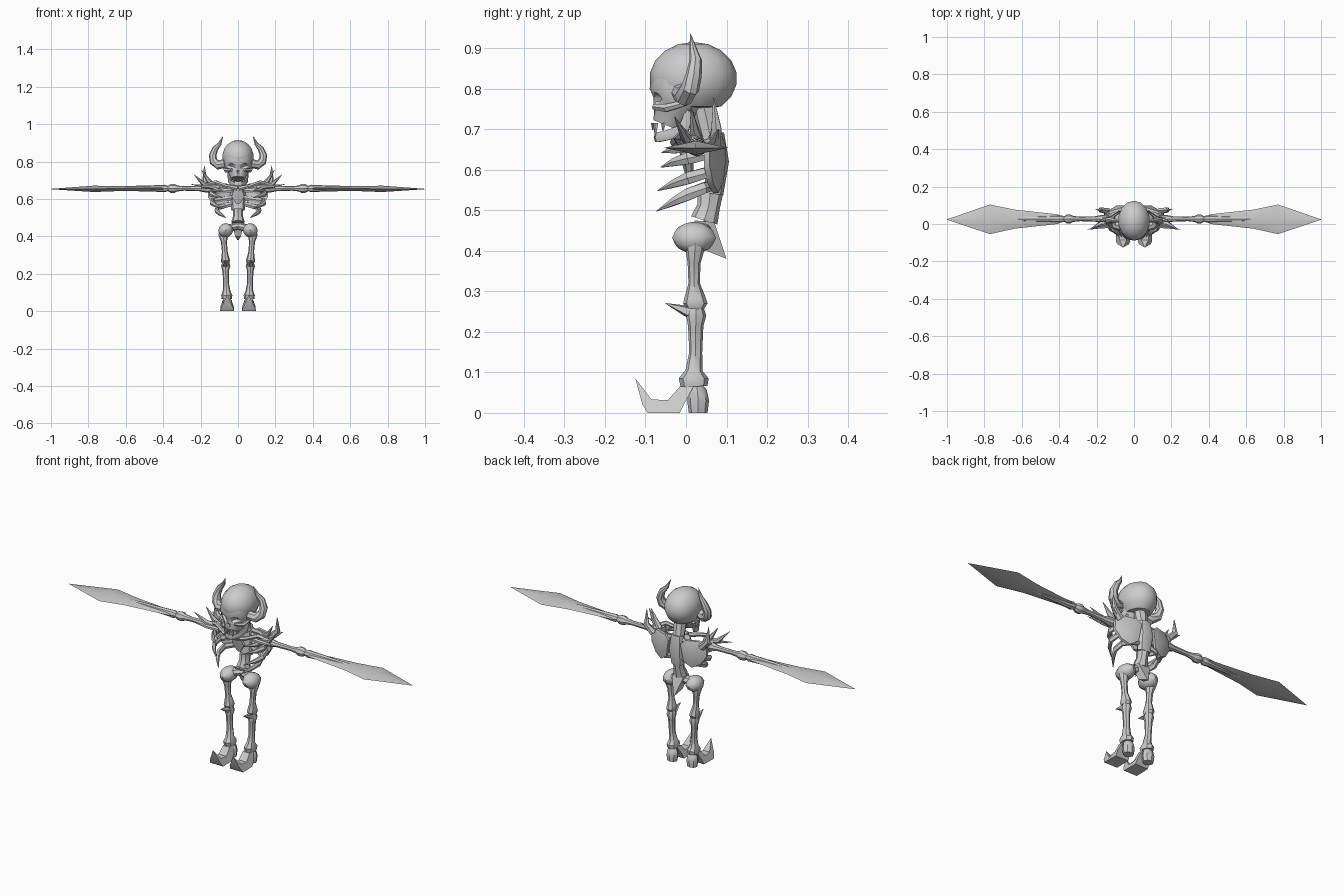
import bpy, bmesh, math
from mathutils import Vector, Matrix

bone_mat = bpy.data.materials.new("bone_grey")
bone_mat.diffuse_color = (0.6, 0.6, 0.6, 1)
X, Y, Z = Vector((1, 0, 0)), Vector((0, 1, 0)), Vector((0, 0, 1))


def finish(name, bm, mirror=False):
    bmesh.ops.recalc_face_normals(bm, faces=bm.faces[:])
    me = bpy.data.meshes.new(name)
    bm.to_mesh(me)
    bm.free()
    me.materials.append(bone_mat)
    ob = bpy.data.objects.new(name, me)
    bpy.context.collection.objects.link(ob)
    if mirror:
        ob.modifiers.new("mirror", "MIRROR").use_clip = False
    return ob


def tube(name, pts, ref=Z, sides=8, mirror=True):
    """Loft elliptical rings along points (x, y, z, width[, height])."""
    bm = bmesh.new()
    P = [Vector(p[:3]) for p in pts]
    rings = []
    for i, p in enumerate(pts):
        t = (P[min(i + 1, len(P) - 1)] - P[max(i - 1, 0)]).normalized()
        s = t.cross(ref).normalized()
        u = s.cross(t)
        a, b = p[3], p[-1]
        rings.append([bm.verts.new(P[i] + s * a * math.cos(k * math.tau / sides)
                                   + u * b * math.sin(k * math.tau / sides)) for k in range(sides)])
    for r, q in zip(rings, rings[1:]):
        for k in range(sides):
            bm.faces.new((r[k], r[(k + 1) % sides], q[(k + 1) % sides], q[k]))
    bm.faces.new(rings[0])
    bm.faces.new(rings[-1])
    return finish(name, bm, mirror)


def balls(name, specs, seg=12, floor=None, mirror=False):
    """Ellipsoids (centre, scale, tilt about y)."""
    bm = bmesh.new()
    for c, s, tilt in specs:
        m = Matrix.Translation(c) @ Matrix.Rotation(tilt, 4, 'Y') @ Matrix.Diagonal((*s, 1))
        bmesh.ops.create_uvsphere(bm, u_segments=seg, v_segments=seg * 2 // 3, radius=1, matrix=m)
    if floor is not None:
        for v in bm.verts:
            v.co.z = max(v.co.z, floor)
    return finish(name, bm, mirror)


def profile(name, yz, x, half, mirror=False):
    """Side outline (y, z, width factor) extruded around x."""
    bm = bmesh.new()
    A = [bm.verts.new((x - half * w, y, z)) for y, z, w in yz]
    B = [bm.verts.new((x + half * w, y, z)) for y, z, w in yz]
    bm.faces.new(A)
    bm.faces.new(B)
    for i in range(len(A)):
        j = (i + 1) % len(A)
        bm.faces.new((A[i], A[j], B[j], B[i]))
    return finish(name, bm, mirror)


# skull: cranium and face with cut eye and nose holes
cranium = balls("cranium", [((0, 0.018, 0.825), (0.086, 0.108, 0.09), 0)], 14, floor=0.752)
face = tube("face", [(0, -0.018, 0.82, 0.068, 0.075), (0, -0.02, 0.795, 0.07, 0.076),
                     (0, -0.022, 0.765, 0.06, 0.07), (0, -0.034, 0.735, 0.05, 0.05),
                     (0, -0.045, 0.708, 0.038, 0.038)], X, 12, False)
holes = balls("hole_cutter", [((0.035, -0.085, 0.775), (0.024, 0.032, 0.015), 0.35 * -1),
                              ((-0.035, -0.085, 0.775), (0.024, 0.032, 0.015), 0.35),
                              ((0, -0.092, 0.742), (0.010, 0.022, 0.014), 0)], 9)
holes.hide_render = True
holes.hide_viewport = False
holes.display_type = 'WIRE'
for ob in (cranium, face):
    mod = ob.modifiers.new("holes", "BOOLEAN")
    mod.operation, mod.object, mod.solver = 'DIFFERENCE', holes, 'EXACT'

# jaw, cheek bones and teeth
tube("jaw", [(0.05, 0.01, 0.745, 0.008, 0.012), (0.046, -0.005, 0.70, 0.008, 0.016),
             (0.036, -0.045, 0.685, 0.008, 0.014), (0.018, -0.07, 0.68, 0.008, 0.014),
             (0, -0.072, 0.68, 0.008, 0.014)], sides=6)
tube("cheek_bone", [(0.035, -0.078, 0.755, 0.008), (0.065, -0.05, 0.752, 0.011),
                    (0.072, 0.0, 0.765, 0.008)], sides=6)
for i, (x, y, drop) in enumerate([(0.008, -0.08, 0.018), (0.022, -0.074, 0.035), (0.034, -0.055, 0.02)]):
    tube(f"tooth_{i}", [(x, y, 0.715, 0.007), (x, y - 0.002, 0.715 - drop, 0.001)], X, 5)

# horns
tube("horn", [(0.07, -0.012, 0.79, 0.024), (0.105, -0.004, 0.782, 0.025), (0.13, 0.010, 0.80, 0.023),
              (0.136, 0.019, 0.832, 0.02), (0.122, 0.024, 0.868, 0.016), (0.098, 0.018, 0.895, 0.010),
              (0.08, 0.011, 0.935, 0.001)], Y, 8)

# spine
tube("neck", [(0, 0.04, 0.77, 0.026, 0.03), (0, 0.05, 0.73, 0.03, 0.032),
              (0, 0.058, 0.69, 0.026, 0.03), (0, 0.065, 0.67, 0.028, 0.034)], X, 8, False)
tube("upper_spine", [(0, 0.072, 0.69, 0.022, 0.035), (0, 0.078, 0.62, 0.028, 0.042),
                     (0, 0.068, 0.54, 0.024, 0.036)], X, 8, False)
tube("lower_spine", [(0, 0.06, 0.545, 0.032, 0.026), (0, 0.056, 0.51, 0.028, 0.026),
                     (0, 0.045, 0.475, 0.034, 0.036)], X, 8, False)
tube("breast_bone", [(0, -0.01, 0.66, 0.01, 0.02), (0, 0.005, 0.615, 0.014, 0.04),
                     (0, 0.01, 0.575, 0.008, 0.012)], X, 6, False)

# ribs
for i, (z, tip, w, ty) in enumerate([(0.67, 0.642, 0.135, -0.06), (0.65, 0.606, 0.145, -0.062),
                                     (0.61, 0.548, 0.14, -0.07), (0.58, 0.498, 0.115, -0.072)]):
    d = tip - z
    tube(f"rib_{i}", [(0.015, 0.07, z, 0.01, 0.014), (0.6 * w, 0.075, z + 0.2 * d, 0.01, 0.014),
                      (0.95 * w, 0.045, z + 0.3 * d, 0.011, 0.015), (w, 0.005, z + 0.5 * d, 0.011, 0.017),
                      (0.85 * w, -0.03, z + 0.72 * d, 0.009, 0.011), (0.55 * w, ty, tip, 0.001)], sides=6)

# shoulder blades: rounded plates facing back and outward
bm = bmesh.new()
outer = [(0.035, 0.66), (0.06, 0.682), (0.12, 0.685), (0.158, 0.66), (0.16, 0.61),
         (0.13, 0.565), (0.09, 0.543), (0.05, 0.57)]
front, back = [], []
for x, z in outer:
    y = 0.098 - (x - 0.035) * 0.32
    front.append(bm.verts.new((x, y - 0.014, z)))
    back.append(bm.verts.new((x, y, z)))
cf, cb = bm.verts.new((0.1, 0.062, 0.62)), bm.verts.new((0.095, 0.098, 0.62))
for i in range(8):
    j = (i + 1) % 8
    bm.faces.new((front[i], front[j], back[j], back[i]))
    bm.faces.new((front[i], front[j], cf))
    bm.faces.new((back[i], back[j], cb))
finish("shoulder_blade", bm, True)

# collar bones and shoulder spikes
tube("collar_bone", [(0.005, -0.022, 0.655, 0.012), (0.06, -0.03, 0.668, 0.01),
                     (0.12, -0.005, 0.69, 0.011), (0.17, 0.025, 0.665, 0.016)], sides=6)
spikes = [((0.14, 0.07, 0.66), (0.178, 0.075, 0.70), (0.18, 0.068, 0.778), 0.018),
          ((0.12, 0.01, 0.665), (0.185, -0.002, 0.68), (0.235, -0.028, 0.73), 0.016),
          ((0.13, 0.03, 0.67), (0.16, 0.02, 0.70), (0.195, 0.012, 0.755), 0.015),
          ((0.10, -0.01, 0.665), (0.17, -0.015, 0.665), (0.25, -0.03, 0.678), 0.012),
          ((0.12, 0.05, 0.66), (0.165, 0.07, 0.675), (0.205, 0.08, 0.70), 0.014)]
for i, (a, b, c, r) in enumerate(spikes):
    tube(f"shoulder_spike_{i}", [(*a, r), (*b, r * 0.8), (*c, 0.001)], Y, 6)

# arms: bone, elbow and diamond blade
tube("arm_bone", [(x, 0.027, 0.656, r) for x, r in
                  [(0.12, 0.022), (0.17, 0.022), (0.21, 0.014), (0.29, 0.012), (0.325, 0.016),
                   (0.34, 0.024), (0.36, 0.023), (0.375, 0.014), (0.39, 0.02), (0.42, 0.018),
                   (0.6, 0.013), (0.78, 0.008)]])
tube("arm_blade", [(0.39, 0.026, 0.656, 0.016, 0.012), (0.41, 0.026, 0.656, 0.026, 0.012),
                   (0.64, 0.026, 0.655, 0.051, 0.013), (0.77, 0.025, 0.654, 0.079, 0.017),
                   (1.0, 0.024, 0.653, 0.001)], sides=4)

# pelvis
balls("hip", [((0.066, 0.02, 0.432), (0.042, 0.054, 0.038), 0.5)], 10, mirror=True)
tube("hip_bar", [(0, 0.045, 0.455, 0.024, 0.02), (0.045, 0.03, 0.445, 0.03, 0.02),
                 (0.075, 0.02, 0.43, 0.03, 0.02)], sides=8)
profile("tail_bone", [(0.02, 0.475, 1.1), (0.07, 0.47, 1.1), (0.1, 0.38, 0.1), (0.05, 0.4, 0.5)], 0, 0.03)

# legs: (x, y, z, depth, width)
tube("thigh", [(0.078, 0.022, 0.425, 0.02, 0.024), (0.078, 0.022, 0.405, 0.024, 0.026),
               (0.075, 0.02, 0.37, 0.016, 0.016), (0.071, 0.02, 0.32, 0.014, 0.015),
               (0.068, 0.022, 0.285, 0.026, 0.021), (0.067, 0.023, 0.27, 0.03, 0.025),
               (0.067, 0.022, 0.257, 0.022, 0.02)], X)
tube("shin", [(0.066, 0.025, 0.262, 0.018, 0.018), (0.066, 0.025, 0.24, 0.025, 0.025),
              (0.066, 0.024, 0.215, 0.019, 0.017), (0.064, 0.024, 0.15, 0.016, 0.015),
              (0.061, 0.02, 0.105, 0.021, 0.021), (0.06, 0.019, 0.085, 0.037, 0.03),
              (0.06, 0.02, 0.065, 0.033, 0.027)], X)
tube("knee_spike", [(0.066, 0.03, 0.238, 0.022, 0.016), (0.066, 0.0, 0.252, 0.017, 0.014),
                    (0.066, -0.05, 0.27, 0.001)], sides=5)

# feet: heel block and upturned pointed toe
tube("heel", [(0.058, 0.03, 0.0, 0.023, 0.026), (0.058, 0.03, 0.03, 0.027, 0.03),
              (0.058, 0.028, 0.055, 0.023, 0.026), (0.058, 0.026, 0.07, 0.012, 0.014)], X)
profile("toe", [(0.02, 0.068, 0.5), (0.0, 0.03, 0.9), (-0.015, 0.0, 0.95), (-0.095, 0.0, 1.0),
                (-0.108, 0.022, 0.8), (-0.125, 0.085, 0.03), (-0.085, 0.033, 0.5),
                (-0.045, 0.031, 0.6), (-0.015, 0.065, 0.5)], 0.058, 0.038, True)

# smooth shading that keeps hard edges
bpy.ops.object.select_all(action='DESELECT')
for ob in bpy.context.scene.objects:
    ob.select_set(True)
    bpy.context.view_layer.objects.active = ob
bpy.ops.object.shade_smooth_by_angle(angle=math.radians(38))
